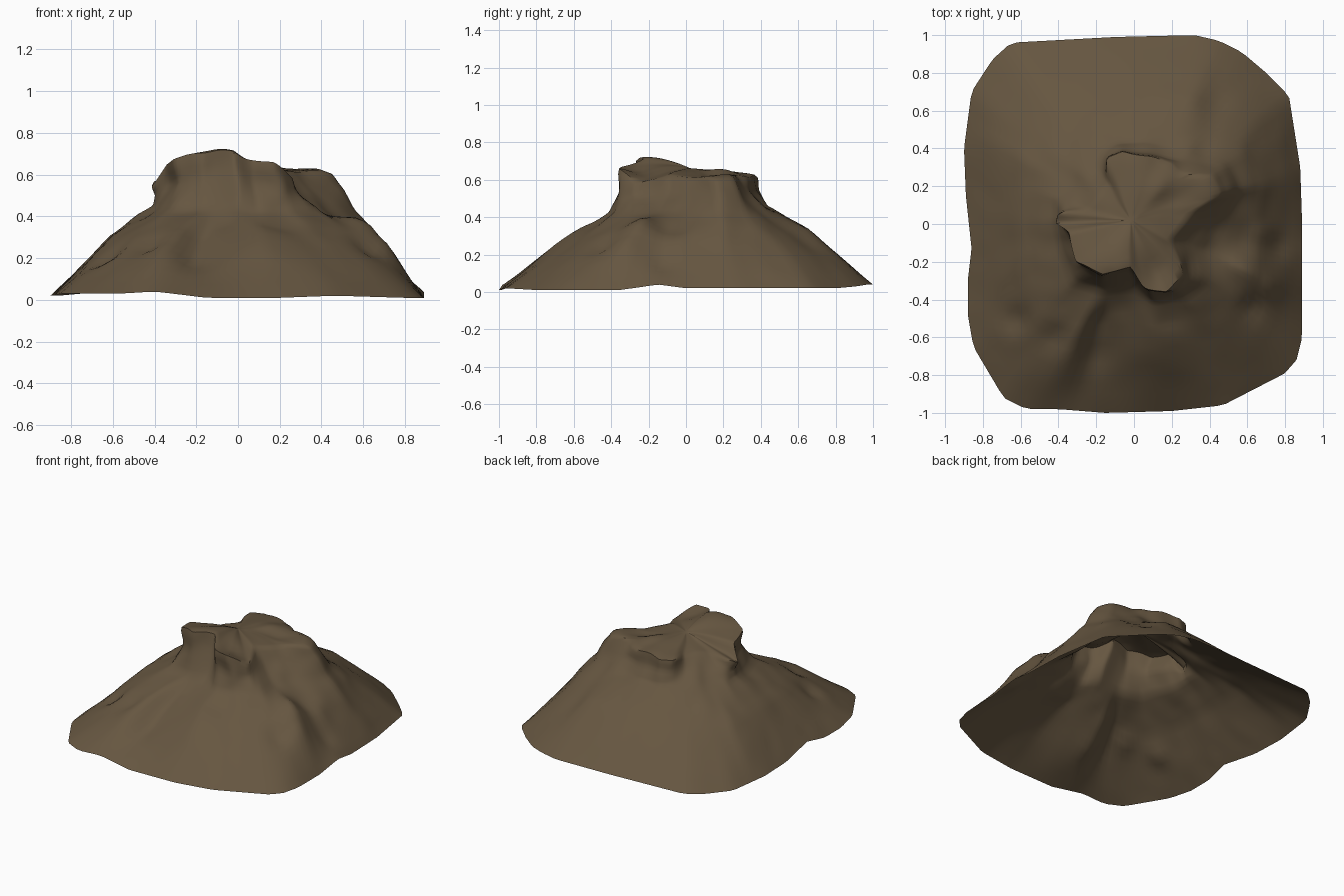
import bpy, bmesh, math
from math import radians
from mathutils import Vector, noise

SEGMENTS = 144          # columns around the hill
CENTRE = Vector((-0.02, 0.02))

if "Cube" in bpy.data.objects:
    bpy.data.objects.remove(bpy.data.objects["Cube"])


def contour(points):
    """Turn outline points, in hundredths, into (angle, radius, height) sorted by angle."""
    result = []
    for x, y, z in points:
        offset = Vector((x, y)) / 100 - CENTRE
        angle = math.atan2(offset.y, offset.x) % math.tau
        result.append((angle, offset.length, z / 100))
    return sorted(result)


def sample(ring, angle):
    """Point on the outline in one direction, joining neighbours by straight lines."""
    first, last = ring[0], ring[-1]
    closed = [(last[0] - math.tau, *last[1:])] + ring + [(first[0] + math.tau, *first[1:])]
    for a, b in zip(closed, closed[1:]):
        if a[0] <= angle <= b[0]:
            span = b[0] - a[0]
            # sine weights on 1/r keep the edge straight in plan
            wa, wb = math.sin(b[0] - angle), math.sin(angle - a[0])
            radius = math.sin(span) / (wa / a[1] + wb / b[1])
            f = (angle - a[0]) / span
            height = a[2] + (b[2] - a[2]) * f
            break
    spot = CENTRE + Vector((math.cos(angle), math.sin(angle))) * radius
    return Vector((spot.x, spot.y, height))


# Ground outline, from the left side round by the back
base = contour([
    (89, 0, 2), (88, 30, 2), (82, 68, 2), (70, 80, 2), (57, 91, 3), (45, 97, 4),
    (32, 100, 4), (-10, 99, 4), (-65, 96, 4), (-75, 87, 3), (-86, 70, 2),
    (-90, 40, 2), (-89, 15, 2), (-86, -13, 5), (-88, -30, 2), (-88, -48, 2),
    (-85, -65, 3), (-69, -92, 3), (-57, -98, 3), (-40, -98, 4), (-15, -100, 1),
    (20, -99, 1), (47, -96, 2), (80, -79, 1), (86, -72, 1), (89, -60, 1),
    (89, -36, 1), (89, -15, 4)])

# Middle of the lower slopes, with spurs and gullies
slope = contour([
    (66, -2, 28), (68, 20, 30), (58, 46, 30), (30, 66, 34), (0, 64, 34),
    (-40, 55, 30), (-60, 35, 30), (-61, 5, 31), (-60, -25, 30), (-50, -50, 29),
    (-30, -58, 33), (-18, -53, 27), (10, -56, 33), (40, -54, 29), (58, -40, 31),
    (64, -26, 35), (64, -12, 29)])

# Foot of the cliffs
neck = contour([
    (45, -4, 41), (57, 18, 43), (50, 33, 43), (30, 41, 45), (5, 43, 46),
    (-10, 42, 47), (-20, 36, 46), (-32, 28, 45), (-41, 14, 45), (-41, 2, 45),
    (-38, -13, 43), (-32, -30, 43), (-16, -35, 43), (0, -34, 43), (10, -41, 42),
    (27, -39, 42), (40, -29, 42), (39, -14, 42)])

# Hollow beneath the overhanging edge
throat = contour([
    (36, 2, 51), (52, 17, 52), (46, 29, 52), (26, 33, 54), (8, 37, 54),
    (-6, 39, 55), (-15, 35, 54), (-18, 27, 53), (-27, 18, 52), (-37, 10, 51),
    (-40, 2, 50), (-33, -8, 55), (-29, -21, 56), (-16, -29, 56), (-1, -27, 56),
    (8, -36, 55), (21, -36, 53), (30, -27, 51), (27, -10, 52)])

# Ragged edge of the summit, notched behind the right-hand ledge
rim = contour([
    (30, 6, 61), (46, 15, 59), (41, 26, 60), (24, 27, 62), (20, 32, 62),
    (8, 36, 63), (-5, 40, 62), (-14, 36, 62), (-14, 23, 60), (-18, 15, 60),
    (-24, 9, 59), (-41, 6, 57), (-42, 0, 54), (-35, -4, 65), (-31, -20, 67),
    (-17, -27, 69), (-2, -23, 69), (5, -34, 67), (18, -36, 66), (27, -27, 59),
    (19, -9, 63)])

# Rounded lumps and hollows: x, y, width, rise, in hundredths
lumps = [
    (-8, -17, 15, 4), (13, 20, 7, 3), (36, 18, 10, 3), (23, 14, 6, -3),
    (12, -25, 6, -5), (-62, -50, 6, -4), (-42, -60, 6, -4),
    (-20, -70, 8, -3), (-32, -74, 9, 2), (14, -68, 18, 3), (62, -44, 6, -4),
    (72, -33, 6, 4), (56, -24, 8, 3), (76, -12, 6, -3), (69, -4, 5, 2),
    (42, 62, 9, -2), (58, 66, 10, 1), (-55, -15, 10, 1)]


def weather(p, strength):
    """Add the lumps and a little rock noise to a surface point."""
    rise = 0.0
    for x, y, width, height in lumps:
        d = (Vector((x, y)) / 100 - p.xy).length / (width / 100)
        rise += height / 100 * math.exp(-d * d)
    shift = noise.noise_vector(p * 8) * strength
    return p + shift + Vector((0, 0, rise))


summit = Vector((CENTRE.x, CENTRE.y, 0.66))
bands = [(base, 9, 0.005), (slope, 6, 0.012), (neck, 4, 0.015),
         (throat, 4, 0.015), (rim, 9, 0.01)]


def column(angle):
    """Points from the ground up to the summit in one direction."""
    levels = [sample(ring, angle) for ring, _, _ in bands] + [summit]
    path = [levels[0]]
    for (_, steps, rough), low, high in zip(bands, levels, levels[1:]):
        path += [weather(low.lerp(high, i / steps), rough) for i in range(1, steps + 1)]
    return path[:-1]


# Hill shell, open underneath
bm = bmesh.new()
columns = [[bm.verts.new(p) for p in column(math.tau * i / SEGMENTS)]
           for i in range(SEGMENTS)]
peak = bm.verts.new(weather(summit, 0.01))
for i, here in enumerate(columns):
    there = columns[(i + 1) % SEGMENTS]
    for j in range(len(here) - 1):
        bm.faces.new((here[j], there[j], there[j + 1], here[j + 1]))
    bm.faces.new((here[-1], there[-1], peak))

# Soften the folds: once on the slopes, several times on the flat top
inner = [v for v in bm.verts if not v.is_boundary]
top = [v for here in columns for v in here[-7:]] + [peak]
for verts, rounds in ((inner, 1), (top, 5)):
    for _ in range(rounds):
        bmesh.ops.smooth_vert(bm, verts=verts, factor=0.4,
                              use_axis_x=True, use_axis_y=True, use_axis_z=True)

mesh = bpy.data.meshes.new("rocky_hill")
bm.to_mesh(mesh)
bm.free()
hill = bpy.data.objects.new("rocky_hill", mesh)
bpy.context.collection.objects.link(hill)

# Brown earth
earth = bpy.data.materials.new("brown_earth")
earth.use_nodes = True
colour = (0.132, 0.093, 0.052, 1)
earth.diffuse_color = colour
earth.node_tree.nodes["Principled BSDF"].inputs["Base Color"].default_value = colour
mesh.materials.append(earth)

bpy.context.view_layer.objects.active = hill
hill.select_set(True)
bpy.ops.object.shade_smooth_by_angle(angle=radians(50))
